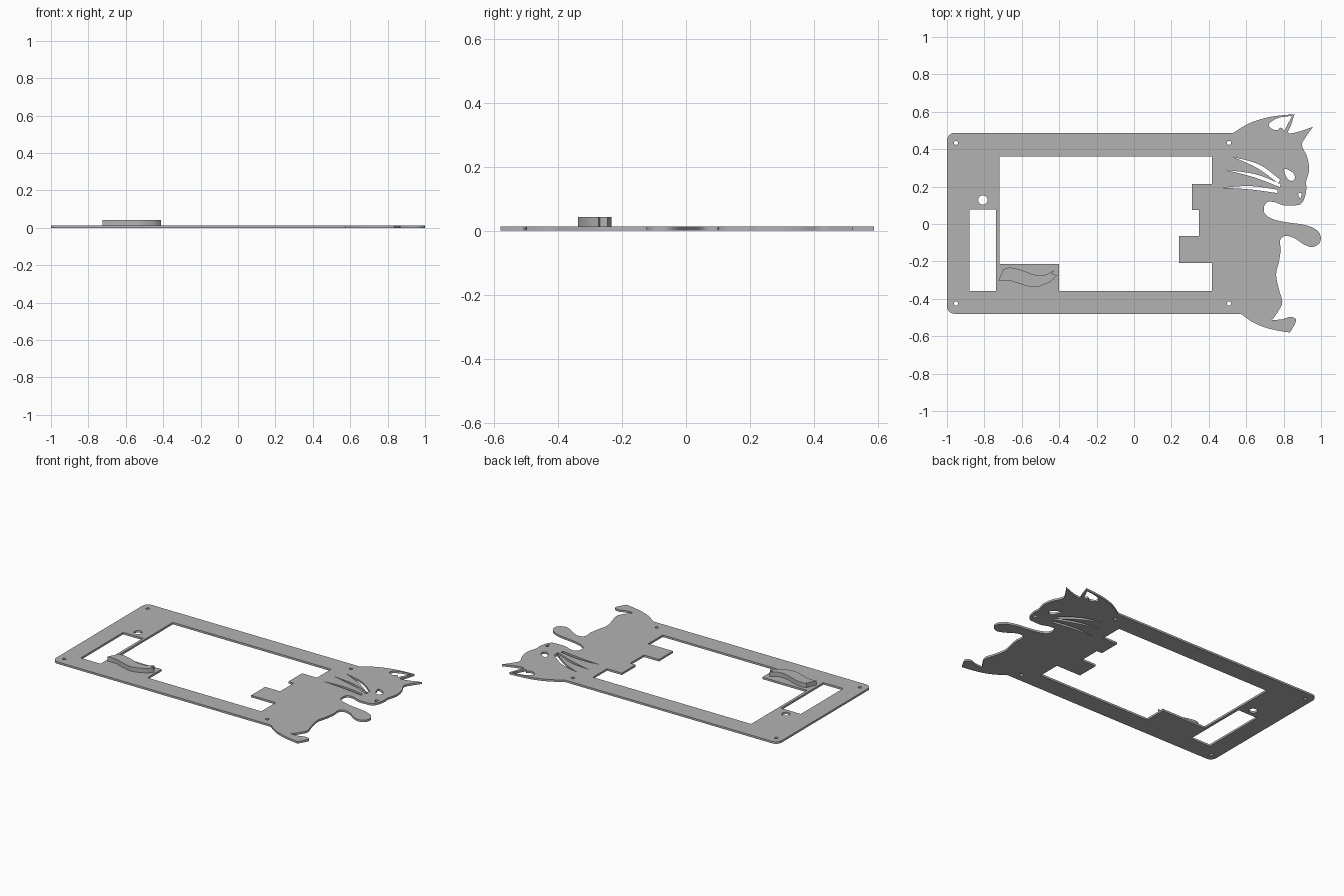
import bpy
import bmesh
from math import cos, sin, radians
from mathutils import Vector
from mathutils.geometry import interpolate_bezier

if "Cube" in bpy.data.objects:
    bpy.data.objects.remove(bpy.data.objects["Cube"], do_unlink=True)

PLATE_TOP = 0.013
RIBBON_TOP = 0.042


def make_material(name, value):
    material = bpy.data.materials.new(name)
    material.use_nodes = True
    colour = (value, value, value, 1)
    material.diffuse_color = colour
    material.node_tree.nodes["Principled BSDF"].inputs["Base Color"].default_value = colour
    return material


grey = make_material("plain grey", 0.45)


def smooth_run(points, closed=False, steps=6):
    """Return a smooth path through the points, without its last point."""
    pts = [Vector((x, y, 0)) for x, y in points]
    count = len(pts)
    path = []
    for i in range(count if closed else count - 1):
        if closed:
            before, a, b, after = (pts[(i + k) % count] for k in (-1, 0, 1, 2))
        else:
            before, a = pts[max(i - 1, 0)], pts[i]
            b, after = pts[i + 1], pts[min(i + 2, count - 1)]
        path += interpolate_bezier(a, a + (b - before) / 6, b - (after - a) / 6, b, steps)[:-1]
    return [(p.x, p.y) for p in path]


def arc(x, y, radius, start, end, steps):
    turns = [radians(start + (end - start) * i / steps) for i in range(steps + 1)]
    return [(x + radius * cos(t), y + radius * sin(t)) for t in turns]


def circle(x, y, radius):
    return arc(x, y, radius, 0, 360, 24)[:-1]


def whisker(start, middle, end, width):
    """A bowed slit, pointed at the start and wider at the end."""
    a, m, e = Vector(start), Vector(middle), Vector(end)
    along = (e - a).normalized()
    side = Vector((-along.y, along.x)) * width / 2
    upper = smooth_run([a, m + side, e + side])
    lower = smooth_run([e - side, m - side, a])
    return upper + [tuple(e + side)] + lower


def extrude_outline(name, loops, bottom, top):
    """Fill the first loop, leave the others as holes, and give it thickness."""
    curve = bpy.data.curves.new(name, 'CURVE')
    curve.dimensions = '2D'
    curve.fill_mode = 'BOTH'
    curve.extrude = (top - bottom) / 2
    for loop in loops:
        spline = curve.splines.new('POLY')
        spline.points.add(len(loop) - 1)
        for point, (x, y) in zip(spline.points, loop):
            point.co = (x, y, 0, 1)
        spline.use_cyclic_u = True
    helper = bpy.data.objects.new(name + " helper", curve)
    bpy.context.collection.objects.link(helper)
    graph = bpy.context.evaluated_depsgraph_get()
    mesh = bpy.data.meshes.new_from_object(helper.evaluated_get(graph))
    bpy.data.objects.remove(helper, do_unlink=True)

    # Weld the walls to the caps and set the part at its height
    bm = bmesh.new()
    bm.from_mesh(mesh)
    bmesh.ops.remove_doubles(bm, verts=bm.verts, dist=0.0001)
    bmesh.ops.translate(bm, verts=bm.verts, vec=(0, 0, (top + bottom) / 2))
    bmesh.ops.recalc_face_normals(bm, faces=bm.faces)
    bm.to_mesh(mesh)
    bm.free()
    mesh.name = name
    mesh.materials.clear()
    mesh.materials.append(grey)
    part = bpy.data.objects.new(name, mesh)
    bpy.context.collection.objects.link(part)
    bpy.ops.object.select_all(action='DESELECT')
    part.select_set(True)
    bpy.context.view_layer.objects.active = part
    bpy.ops.object.shade_smooth_by_angle(angle=radians(30))
    return part


# Cat silhouette, in smooth runs that meet at sharp corners
far_ear = [(.53, .487), (.62, .54), (.73, .573), (.858, .587)]
ear_gap = [(.858, .587), (.84, .53), (.825, .487), (.88, .493), (.957, .52)]
face = [(.957, .52), (.915, .46), (.898, .42), (.925, .36), (.936, .29), (.92, .225),
        (.922, .19), (.912, .14), (.89, .105), (.85, .1), (.8, .1), (.75, .117),
        (.712, .117), (.695, .09), (.70, .055), (.74, .027), (.81, .01), (.89, 0)]
paw = [(.89, 0), (.957, -.02), (.995, -.055), (.993, -.1), (.952, -.123), (.905, -.107),
       (.856, -.075), (.81, -.064), (.782, -.085), (.785, -.14)]
belly = [(.785, -.14), (.775, -.2), (.76, -.27), (.775, -.35), (.793, -.417),
         (.772, -.465), (.738, -.513)]
tail = [(.738, -.513), (.79, -.51), (.835, -.497), (.866, -.508), (.86, -.535), (.834, -.58)]
rump = [(.834, -.58), (.78, -.572), (.7, -.553), (.63, -.522), (.572, -.48)]

outline = []
for run in (far_ear, ear_gap, face, paw, belly, tail, rump):
    outline += smooth_run(run)
outline.append(rump[-1])

# Rounded left end of the frame
outline += arc(-.96, -.44, .04, 270, 180, 6)
outline += arc(-.96, .447, .04, 180, 90, 6)

# Main window with its stepped edge and the tab that carries the ribbon
window = [(-.72, .36), (.417, .36), (.417, .215), (.31, .215), (.31, .075), (.348, .075),
          (.348, -.065), (.24, -.065), (.24, -.208), (.417, -.208), (.417, -.357),
          (-.4, -.357), (-.4, -.213), (-.72, -.213)]
side_slot = [(-.88, .078), (-.738, .078), (-.738, -.357), (-.88, -.357)]

# Screw holes and the larger round hole
round_holes = [circle(x, y, .011) for x in (-.952, .508) for y in (.434, -.425)]
round_holes.append(circle(-.808, .128, .025))

# Openings in the cat's head
ear_hole = (smooth_run([(.845, .578), (.82, .53), (.803, .497)])
            + smooth_run([(.803, .497), (.785, .515), (.765, .502), (.735, .51),
                          (.722, .535), (.77, .567), (.845, .578)]))
eye = smooth_run([(.803, .294), (.845, .278), (.861, .25), (.845, .23), (.818, .245)], closed=True)
nose = [(.875, .163), (.898, .167), (.89, .132)]
whiskers = [whisker((.53, .358), (.665, .308), (.777, .227), .022),
            whisker((.492, .288), (.645, .258), (.782, .206), .018),
            whisker((.476, .194), (.62, .194), (.768, .174), .018)]

extrude_outline("cat_frame_plate",
                [outline, window, side_slot, ear_hole, eye, nose] + round_holes + whiskers,
                0, PLATE_TOP)

# Raised wavy ribbon with a notched end
ribbon_upper = [(-.697, -.242), (-.66, -.233), (-.6, -.247), (-.53, -.272), (-.475, -.272), (-.428, -.246)]
ribbon_lower = [(-.412, -.273), (-.45, -.31), (-.53, -.338), (-.61, -.32), (-.67, -.302), (-.725, -.303)]
ribbon = (smooth_run(ribbon_upper) + [ribbon_upper[-1], (-.438, -.268)]
          + smooth_run(ribbon_lower) + [ribbon_lower[-1]])
extrude_outline("wavy_ribbon", [ribbon], PLATE_TOP - .003, RIBBON_TOP)
